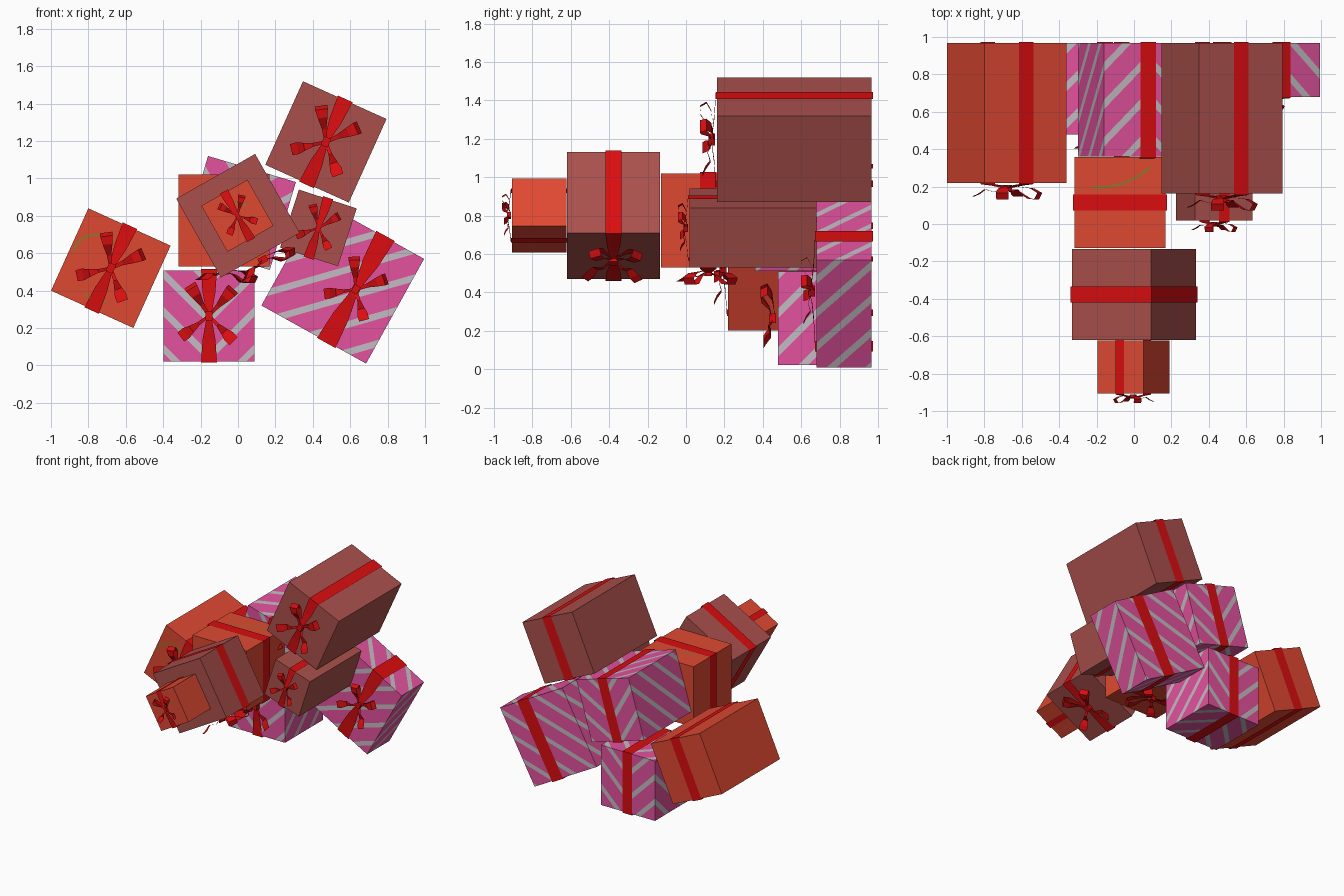
import bpy, bmesh
from math import sin, cos, radians
from mathutils import Matrix, Vector

if "Cube" in bpy.data.objects:
    bpy.data.objects.remove(bpy.data.objects["Cube"])


def material(name, rgb):
    m = bpy.data.materials.new(name)
    m.diffuse_color = (*rgb, 1)
    m.use_nodes = True
    m.node_tree.nodes["Principled BSDF"].inputs["Base Color"].default_value = m.diffuse_color
    return m


BROWN = material("dusty brown paper", (0.40, 0.080, 0.072))
ORANGE = material("orange paper", (0.74, 0.066, 0.032))
PINK = material("pink paper", (0.76, 0.085, 0.34))
SILVER = material("silver stripe", (0.55, 0.50, 0.54))
RED = material("red ribbon", (0.70, 0.004, 0.005))
GREEN = material("olive streak", (0.30, 0.17, 0.025))


def finish(bm, name, mats, matrix):
    me = bpy.data.meshes.new(name)
    bm.to_mesh(me)
    bm.free()
    for m in mats:
        me.materials.append(m)
    ob = bpy.data.objects.new(name, me)
    ob.matrix_world = matrix
    bpy.context.collection.objects.link(ob)
    return ob


def strips(name, strip_list, mat, matrix):
    """Flat bands; each is a list of (centre, sideways half-width vector)."""
    bm = bmesh.new()
    for pts in strip_list:
        rows = [(bm.verts.new(c - s), bm.verts.new(c + s)) for c, s in pts]
        for a, b in zip(rows, rows[1:]):
            bm.faces.new((a[0], a[1], b[1], b[0]))
    return finish(bm, name, [mat], matrix)


def stripe_cuts(bm, chevron, period=0.2, width=0.05):
    """Cut diagonal stripes into the box faces and colour them."""
    def dist(p):
        return p.z - p.y - (abs(p.x) if chevron else p.x)

    def cut(faces, co, no):
        geom = set(faces)
        for f in faces:
            geom.update(f.edges)
            geom.update(f.verts)
        bmesh.ops.bisect_plane(bm, geom=list(geom), plane_co=co, plane_no=no, dist=1e-5)

    if chevron:
        cut(bm.faces[:], (0, 0, 0), (1, 0, 0))
    for sign in ((1, -1) if chevron else (1,)):
        for k in range(-6, 6):
            for off in (0, width):
                part = [f for f in bm.faces
                        if not chevron or f.calc_center_median().x * sign > 0]
                cut(part, (0, 0, k * period + off), Vector((-sign, -1, 1)).normalized())
    for f in bm.faces:
        f.material_index = 1 if dist(f.calc_center_median()) % period < width else 0


def ribbon(name, s, d, off, M):
    """Band around the box, pinched under the bow on the front."""
    w, g = 0.088 * s, 0.007
    y, z = d / 2 + g, s / 2 + g
    path = [(-y, z, w), (y, z, w), (y, -z, w), (-y, -z, w),
            (-y - .008, -z * .5, w * .8), (-y - .02, -z * .12, w * .4),
            (-y - .02, z * .12, w * .4), (-y - .008, z * .5, w * .8), (-y, z, w)]
    strips(name, [[(Vector((off, a, b)), Vector((h, 0, 0))) for a, b, h in path]], RED, M)


# Bow profiles: distance out, height off the face, half width
LOOP = [(.005, .015, .008), (.08, .022, .012), (.15, .03, .028), (.195, .055, .034),
        (.175, .09, .034), (.13, .085, .026), (.07, .045, .012), (.005, .03, .008)]
TAIL = [(.005, .02, .008), (.07, .05, .010), (.12, .035, .022),
        (.155, .06, .032), (.19, .075, .030)]


def bow(name, k, d, off, M):
    parts = []
    for angle, prof in ((122, LOOP), (48, LOOP), (217, TAIL), (314, TAIL)):
        a = radians(angle)
        out, side = Vector((cos(a), 0, sin(a))), Vector((-sin(a), 0, cos(a)))
        base = Vector((off, -d / 2, 0))
        parts.append([(base + k * (out * r + Vector((0, -h, 0))), side * w * k)
                      for r, h, w in prof])
    strips(name, parts, RED, M)
    # knot
    bm = bmesh.new()
    bmesh.ops.create_cube(bm, size=1, matrix=Matrix.Translation((off, -d / 2 - .028 * k, 0))
                          @ Matrix.Diagonal((.04 * k, .035 * k, .05 * k, 1)))
    finish(bm, name + "_knot", [RED], M)


def streak(name, cx, cz, y, r, a0, a1, M):
    """Thin curved paint stroke on the paper."""
    pts = []
    for i in range(9):
        a = radians(a0 + (a1 - a0) * i / 8)
        n = Vector((cos(a), 0, sin(a)))
        pts.append((Vector((cx, y, cz)) + n * r, n * .007))
    strips(name, [pts], GREEN, M)


# Turns a present so its bow points down and its ribbon runs along x
DOWN = Matrix(((0, 0, 1, 0), (1, 0, 0, 0), (0, 1, 0, 0), (0, 0, 0, 1)))


def present(name, x, z, y0, y1, s, turn, paper, down=False, off=0, bow_k=None, chevron=None):
    d = y1 - y0
    M = Matrix.Translation((x, (y0 + y1) / 2, z)) @ Matrix.Rotation(-radians(turn), 4, 'Y')
    if down:
        M = M @ DOWN
    bm = bmesh.new()
    bmesh.ops.create_cube(bm, size=1, matrix=Matrix.Diagonal((s, d, s, 1)))
    mats = [paper]
    if chevron is not None:
        mats.append(SILVER)
        stripe_cuts(bm, chevron)
    finish(bm, name + "_box", mats, M)
    ribbon(name + "_ribbon", s, d, off, M)
    bow(name + "_bow", bow_k or s / 0.49, d, off, M)
    return M


# Presents: centre x, centre z, front y, back y, side, turn
left = present("left_present", -0.68, 0.52, 0.22, 0.967, 0.483, -24.4, ORANGE)
present("bottom_present", -0.155, 0.265, 0.478, 0.967, 0.487, 0, PINK, chevron=True)
present("right_present", 0.56, 0.445, 0.68, 0.967, 0.64, -29, PINK,
        off=0.08, bow_k=0.9, chevron=False)
present("rear_upper_present", 0.005, 0.815, 0.36, 0.967, 0.49, -16.5, PINK, chevron=True)
middle = present("middle_present", -0.075, 0.775, -0.13, 0.36, 0.488, 0, ORANGE, down=True)
present("front_present", 0, 0.80, -0.62, -0.135, 0.485, 29.5, BROWN, down=True)
tip = present("tip_present", -0.003, 0.80, -0.905, -0.622, 0.283, 29.5, ORANGE)
present("top_present", 0.47, 1.195, 0.162, 0.967, 0.49, -24.3, BROWN)
present("small_present", 0.43, 0.735, 0.018, 0.68, 0.325, -18, BROWN)

# Olive strokes on the orange paper
streak("left_streak", -0.10, 0.02, -0.3765, 0.12, 60, 190, left)
streak("left_streak_low", -0.02, -0.04, -0.3765, 0.15, 250, 300, left)
streak("middle_streak", 0.50, -0.12, 0.2475, 0.42, 138, 184, middle)
streak("tip_streak", 0.0, 0.0, -0.1445, 0.07, 20, 110, tip)
